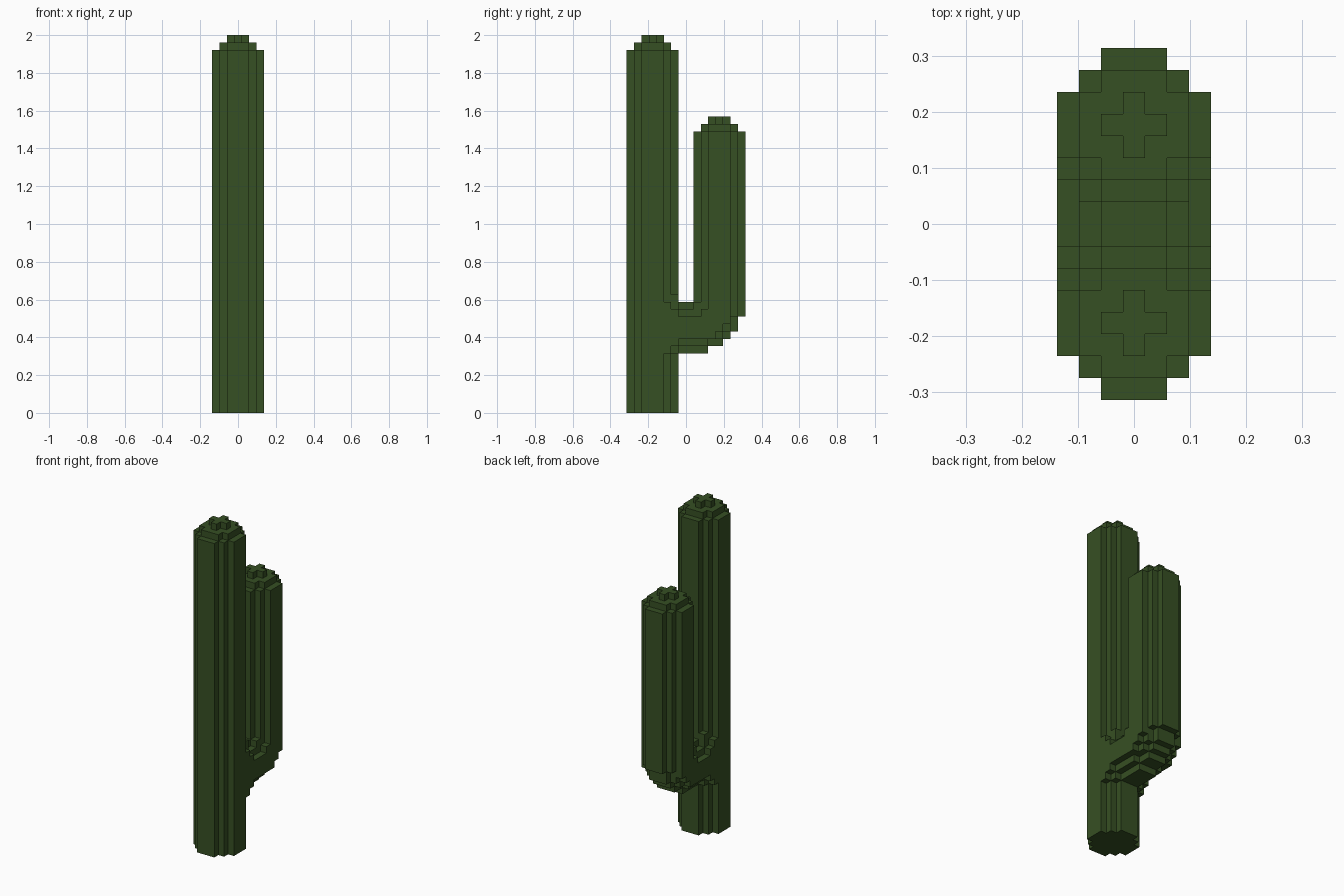
import bpy
import bmesh
import math
from mathutils import Vector

UNIT = 2 / 51          # edge length of one block
ROWS = 16              # depth of the model in blocks

if "Cube" in bpy.data.objects:
    bpy.data.objects.remove(bpy.data.objects["Cube"], do_unlink=True)

green = bpy.data.materials.new("cactus_green")
green.use_nodes = True
color = (0.037, 0.080, 0.017, 1)
green.diffuse_color = color
green.node_tree.nodes["Principled BSDF"].inputs["Base Color"].default_value = color


def column(center, bottom, top):
    """Ribbed round column of blocks with a two-step cap."""
    cells = set()
    for z in range(bottom, top):
        # radius and the block-diamond limit that rounds its corners
        radius, limit = {top - 1: (1, 1), top - 2: (2, 3)}.get(z, (3, 4))
        for x in range(-radius, radius + 1):
            for y in range(-radius, radius + 1):
                if abs(x) + abs(y) <= limit:
                    cells.add((x, center + y, z))
    return cells


def slab(half_width, spans):
    """Stepped side profile given as (first row, last row, bottom, top)."""
    return {(x, y, z)
            for first, last, bottom, top in spans
            for x in range(-half_width, half_width + 1)
            for y in range(first, last + 1)
            for z in range(bottom, top)}


# Trunk and upright arm
trunk = column(3, 0, 51)
arm = column(12, 13, 40)

# Elbow: three nested stepped profiles, narrow outside and wide inside
elbow = slab(1, [(7, 10, 8, 15), (11, 12, 9, 13), (13, 13, 10, 13), (14, 14, 11, 13)])
elbow |= slab(2, [(6, 6, 8, 16), (7, 8, 9, 14), (9, 9, 9, 15),
                  (10, 10, 9, 13), (11, 12, 10, 13), (13, 13, 11, 13)])
elbow |= slab(3, [(5, 5, 8, 15), (6, 6, 9, 14), (7, 9, 10, 13),
                  (10, 10, 10, 14), (11, 11, 10, 13), (12, 12, 11, 13), (13, 13, 12, 13)])
elbow -= trunk | arm
solid = trunk | arm | elbow


def skin(name, cells):
    """Cover the exposed block sides of one part with merged flat faces."""
    bm = bmesh.new()
    corners = {}

    def corner(p):
        key = tuple(round(2 * c) for c in p)
        if key not in corners:
            corners[key] = bm.verts.new(p * UNIT)
        return corners[key]

    for cell in sorted(cells):
        middle = Vector((cell[0], cell[1] - (ROWS - 1) / 2, cell[2] + 0.5))
        for axis in range(3):
            for sign in (-1, 1):
                n = Vector((0, 0, 0))
                n[axis] = sign
                if tuple(c + int(d) for c, d in zip(cell, n)) in solid:
                    continue
                u = Vector((0, 0, 0))
                u[(axis + 1) % 3] = 1
                v = n.cross(u)
                bm.faces.new([corner(middle + (n + a * u + b * v) / 2)
                              for a, b in ((-1, -1), (1, -1), (1, 1), (-1, 1))])

    bmesh.ops.dissolve_limit(bm, angle_limit=math.radians(1),
                             verts=bm.verts[:], edges=bm.edges[:])
    mesh = bpy.data.meshes.new(name)
    bm.to_mesh(mesh)
    bm.free()
    mesh.materials.append(green)
    bpy.context.collection.objects.link(bpy.data.objects.new(name, mesh))


skin("trunk", trunk)
skin("arm", arm)
skin("elbow", elbow)
